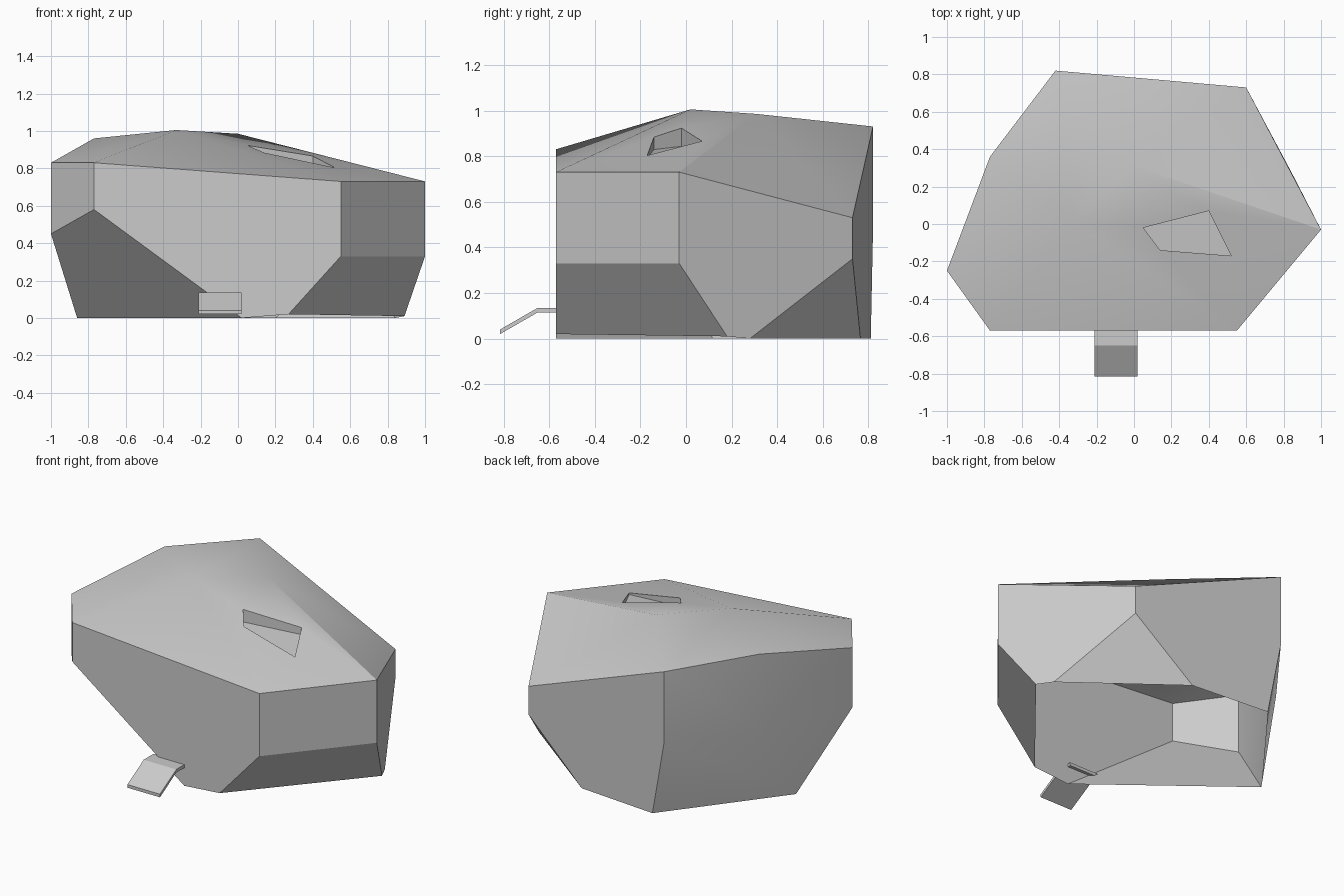
import bpy
import bmesh
from mathutils import Vector

cube = bpy.data.objects.get("Cube")
if cube:
    bpy.data.objects.remove(cube, do_unlink=True)

grey = bpy.data.materials.new("light_grey")
grey.use_nodes = True
colour = (0.6, 0.6, 0.6, 1)
grey.diffuse_color = colour
grey.node_tree.nodes["Principled BSDF"].inputs["Base Color"].default_value = colour


def make_object(name, bm, smooth):
    """Turn a bmesh into a named, shaded object."""
    bmesh.ops.recalc_face_normals(bm, faces=bm.faces)
    mesh = bpy.data.meshes.new(name)
    bm.to_mesh(mesh)
    bm.free()
    mesh.materials.append(grey)
    obj = bpy.data.objects.new(name, mesh)
    bpy.context.collection.objects.link(obj)
    if smooth:
        bpy.ops.object.select_all(action="DESELECT")
        obj.select_set(True)
        bpy.context.view_layer.objects.active = obj
        bpy.ops.object.shade_smooth_by_angle(angle=0.52)
    return obj


def build_shell():
    bm = bmesh.new()

    def face(*verts):
        return bm.faces.new(verts)

    # Seven corner posts: x, y, roof height, height where the undercut begins
    corners = {
        "front_left": (-0.77, -0.57, 0.83, 0.58),
        "front_right": (0.55, -0.57, 0.73, 0.33),
        "east": (1.0, -0.03, 0.73, 0.33),
        "back_right": (0.6, 0.73, 0.53, 0.35),
        "back_left": (-0.42, 0.82, 0.93, 0.48),
        "north_west": (-0.77, 0.36, 0.96, 0.47),
        "west": (-1.0, -0.25, 0.83, 0.45),
    }
    names = list(corners)
    top = {n: bm.verts.new((x, y, hi)) for n, (x, y, hi, lo) in corners.items()}
    low = {n: bm.verts.new((x, y, lo)) for n, (x, y, hi, lo) in corners.items()}

    # Points where the walls reach the ground, listed by wall
    ground_points = {
        "front_left": [(0.02, -0.57, 0), (0.27, -0.57, 0.02)],
        "east": [(0.89, 0.18, 0.01), (0.84, 0.28, 0)],
        "back_right": [(0.2, 0.765, 0), (-0.33, 0.81, 0)],
        "north_west": [(-0.86, 0.12, 0)],
    }
    ground = {n: [bm.verts.new(p) for p in pts] for n, pts in ground_points.items()}

    # Upright walls
    for a, b in zip(names, names[1:] + names[:1]):
        face(top[a], low[a], *ground.get(a, []), low[b], top[b])

    # Undercut corners; the underside stays open
    front, east = ground["front_left"], ground["east"]
    back, west = ground["back_right"], ground["north_west"]
    face(low["west"], west[0], front[0], low["front_left"])
    face(low["front_right"], front[1], east[0], low["east"])
    face(low["back_right"], east[1], back[0])
    face(low["back_left"], back[1], west[0], low["north_west"])

    # Roof around the peak and the ridge end
    peak = bm.verts.new((-0.33, 0.02, 1.005))
    ridge = bm.verts.new((0, 0.31, 0.985))
    for a, b in (("front_left", "front_right"), ("west", "front_left"),
                 ("north_west", "west"), ("back_left", "north_west")):
        face(top[a], top[b], peak)
    face(top["back_left"], peak, ridge)
    face(top["back_right"], top["back_left"], ridge)
    face(top["east"], top["back_right"], ridge)

    # Roof slope with a sunken four-sided opening
    frame = [peak, top["front_right"], top["east"], ridge]
    rim = [bm.verts.new(p) for p in ((0.14, -0.14, 0.884), (0.52, -0.17, 0.803),
                                     (0.4, 0.07, 0.866), (0.05, -0.02, 0.923))]
    depths = (0.055, 0.01, 0.045, 0.08)
    floor = [bm.verts.new(v.co - Vector((0, 0, d))) for v, d in zip(rim, depths)]
    for i in range(4):
        j = (i + 1) % 4
        face(frame[i], frame[j], rim[j], rim[i])
        face(rim[i], rim[j], floor[j], floor[i])
    face(*floor)
    return make_object("faceted_shell", bm, True)


def build_ramp():
    # Bent strip profile, extruded across its width
    path = [(-0.55, 0.135), (-0.65, 0.135), (-0.815, 0.04)]
    outline = path + [(y, z - 0.02) for y, z in reversed(path)]
    bm = bmesh.new()
    sides = [[bm.verts.new((x, y, z)) for y, z in outline] for x in (-0.21, 0.02)]
    n = len(outline)
    for i in range(n):
        j = (i + 1) % n
        bm.faces.new((sides[0][i], sides[0][j], sides[1][j], sides[1][i]))
    for side in sides:
        bm.faces.new(side)
    return make_object("entrance_ramp", bm, False)


build_shell()
build_ramp()
